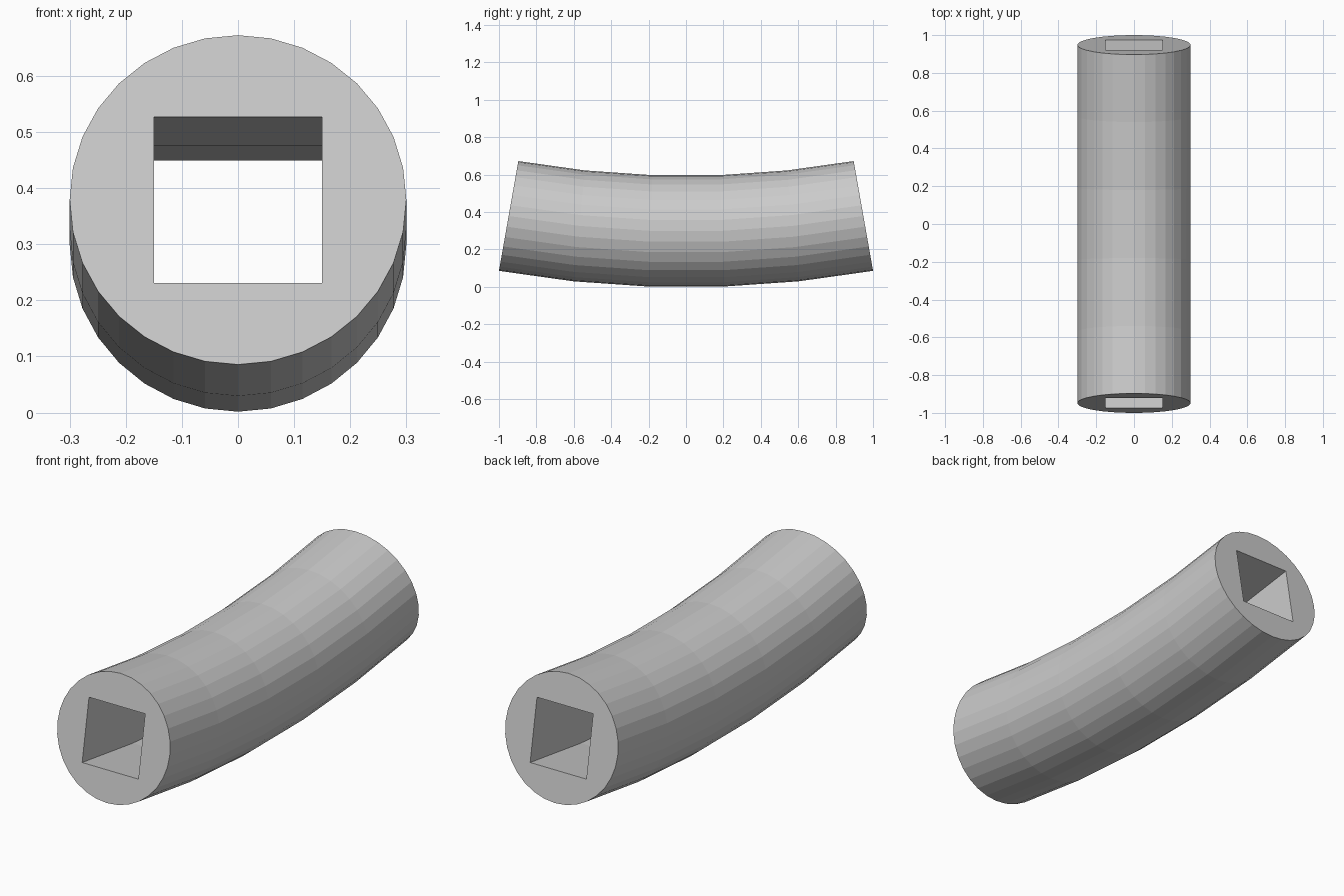
import bpy, bmesh
from math import sin, cos, pi, radians

if "Cube" in bpy.data.objects:
    bpy.data.objects.remove(bpy.data.objects["Cube"])

SIDES = 32
RX, RZ = 0.30, 0.298           # round outer section
HOLE = 0.15                    # half width of square bore
BEND_R = 5.461                 # bend radius of the centre line
BEND_Z = 5.757                 # height of the bend centre
ANGLES = (-10, -6, -2, 2, 6, 10)

outer = [(RX * cos(2 * pi * i / SIDES), RZ * sin(2 * pi * i / SIDES)) for i in range(SIDES)]
square = [(HOLE, HOLE), (-HOLE, HOLE), (-HOLE, -HOLE), (HOLE, -HOLE)]

bm = bmesh.new()


def ring(section, angle):
    """Place a cross-section on the bend arc."""
    a = radians(angle)
    return [bm.verts.new((x, (BEND_R - h) * sin(a), BEND_Z - (BEND_R - h) * cos(a)))
            for x, h in section]


def skin(rings):
    """Join consecutive rings with quads."""
    for r0, r1 in zip(rings, rings[1:]):
        n = len(r0)
        for i in range(n):
            j = (i + 1) % n
            bm.faces.new((r0[i], r0[j], r1[j], r1[i]))


# outer wall and square bore
outer_rings = [ring(outer, a) for a in ANGLES]
bore_rings = [ring(square, a) for a in ANGLES]
skin(outer_rings)
skin(bore_rings)

# flat end faces, in four quadrants around the bore
q = SIDES // 4
for end in (0, -1):
    o, s = outer_rings[end], bore_rings[end]
    for k in range(4):
        start = q // 2 + k * q
        arc = [o[(start + i) % SIDES] for i in range(q + 1)]
        bm.faces.new(arc + [s[(k + 1) % 4], s[k]])

bmesh.ops.recalc_face_normals(bm, faces=bm.faces)
mesh = bpy.data.meshes.new("curved_tube")
bm.to_mesh(mesh)
bm.free()
bpy.context.collection.objects.link(bpy.data.objects.new("curved_tube", mesh))
